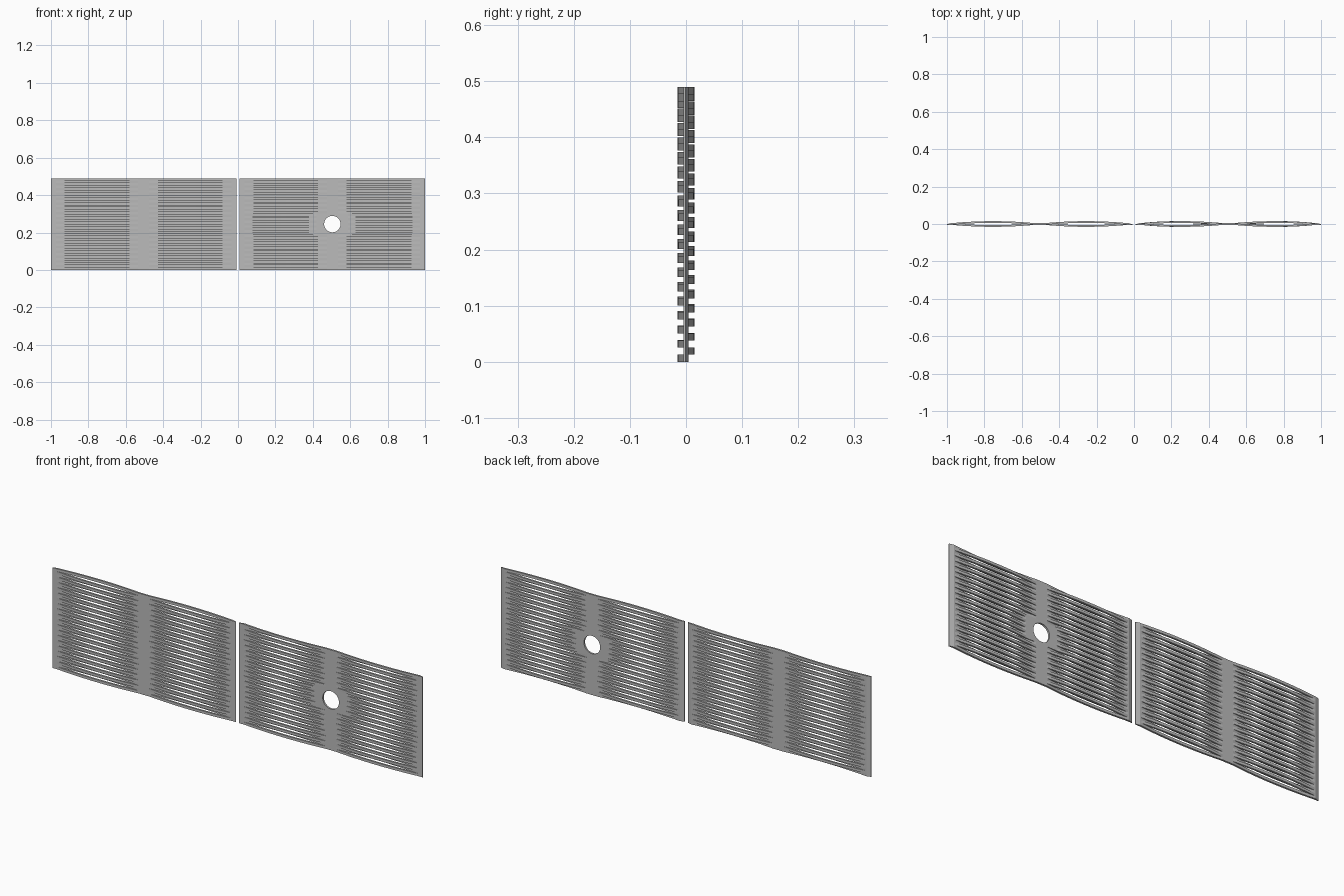
import bpy
import bmesh
from math import sin, cos, pi

cube = bpy.data.objects.get("Cube")
if cube:
    bpy.data.objects.remove(cube)

HEIGHT = 0.49
HALF = 0.4955        # half width of one panel
CENTRE = 0.5045      # panel centre distance from the middle
THICK = 0.009
BOW = 0.0107         # how far the strips bulge
SPAN = 0.22          # half length of a slit
SECTION = 0.249      # slit field centre inside a panel
LIP = 0.0205         # width of the tapered edge
SEGS = 16
SHORTEN = 2          # columns removed from slits beside the hole
HOLE = 0.044

steel = bpy.data.materials.new("steel grey")
steel.use_nodes = True
colour = (0.5, 0.5, 0.5, 1)
steel.diffuse_color = colour
steel.node_tree.nodes["Principled BSDF"].inputs["Base Color"].default_value = colour


def finish(bm, name, x):
    bmesh.ops.remove_doubles(bm, verts=bm.verts, dist=1e-5)
    bmesh.ops.recalc_face_normals(bm, faces=bm.faces)
    mesh = bpy.data.meshes.new(name)
    bm.to_mesh(mesh)
    bm.free()
    mesh.materials.append(steel)
    obj = bpy.data.objects.new(name, mesh)
    obj.location.x = x
    bpy.context.collection.objects.link(obj)
    return obj


def bulge(col, first, last):
    """Arched offset between two slit ends, zero outside them."""
    t = (2 * col - first - last) / (last - first)
    return BOW * max(0, 1 - t * t)


def slit_sheet(name, x, rows, holed):
    bm = bmesh.new()
    fields = [[side * SECTION - SPAN + 2 * SPAN * i / SEGS for i in range(SEGS + 1)]
              for side in (-1, 1)]
    xs = [LIP - HALF] + fields[0] + fields[1] + [HALF - LIP]
    zs = [HEIGHT * r / rows for r in range(rows + 1)]
    left_end, right_start = SEGS + 1, SEGS + 2
    patch = (left_end - SHORTEN, right_start + SHORTEN)
    near = [r for r in range(rows)
            if holed and abs((zs[r] + zs[r + 1] - HEIGHT) / 2) < HOLE + 0.01]

    # Strips bulge alternately to the front and the back
    for r in range(rows):
        cut = SHORTEN if r in near else 0
        sign = 1 if r % 2 else -1
        ys = [sign * (bulge(c, 1, left_end - cut) if c <= left_end
                      else bulge(c, right_start + cut, right_start + SEGS))
              for c in range(len(xs))]
        for c in range(len(xs) - 1):
            if r in near and patch[0] <= c < patch[1]:
                continue
            bm.faces.new([bm.verts.new((xs[k], ys[k], z)) for k, z in
                          ((c, zs[r]), (c + 1, zs[r]), (c + 1, zs[r + 1]), (c, zs[r + 1]))])

    # Flat patch with the round hole
    if near:
        cols = range(patch[0], patch[1] + 1)
        levels = range(near[0], near[-1] + 2)
        outline = [(xs[c], zs[levels[0]]) for c in cols]
        outline += [(xs[cols[-1]], zs[k]) for k in levels[1:]]
        outline += [(xs[c], zs[levels[-1]]) for c in reversed(cols[:-1])]
        outline += [(xs[cols[0]], zs[k]) for k in reversed(levels[1:-1])]
        ring = [(HOLE * cos(pi * k / 16), HEIGHT / 2 + HOLE * sin(pi * k / 16))
                for k in range(32)]
        edges = []
        for loop in (outline, ring):
            verts = [bm.verts.new((px, 0, pz)) for px, pz in loop]
            edges += [bm.edges.new((verts[i - 1], verts[i])) for i in range(len(verts))]
        bmesh.ops.triangle_fill(bm, edges=edges, use_beauty=True, normal=(0, -1, 0))

    obj = finish(bm, name, x)
    solid = obj.modifiers.new("thickness", 'SOLIDIFY')
    solid.thickness = THICK
    solid.offset = 0


def tapered_edge(name, x, side):
    """Upright border, tapering on the back towards the outside."""
    bm = bmesh.new()
    h = THICK / 2
    inner, outer = side * (HALF - LIP), side * HALF
    profile = [(inner, -h), (outer, -h), (outer, -h / 4), (inner, h)]
    face = bm.faces.new([bm.verts.new((px, py, 0)) for px, py in profile])
    top = bmesh.ops.extrude_face_region(bm, geom=[face])["geom"]
    bmesh.ops.translate(bm, vec=(0, 0, HEIGHT),
                        verts=[v for v in top if isinstance(v, bmesh.types.BMVert)])
    finish(bm, name, x)


# Two panels; the left one has the hole
for label, x, rows, holed in (("right", -CENTRE, 38, False), ("left", CENTRE, 39, True)):
    slit_sheet(label + "_slit_sheet", x, rows, holed)
    for side, place in ((-1, "right"), (1, "left")):
        tapered_edge(f"{label}_panel_{place}_edge", x, side)
